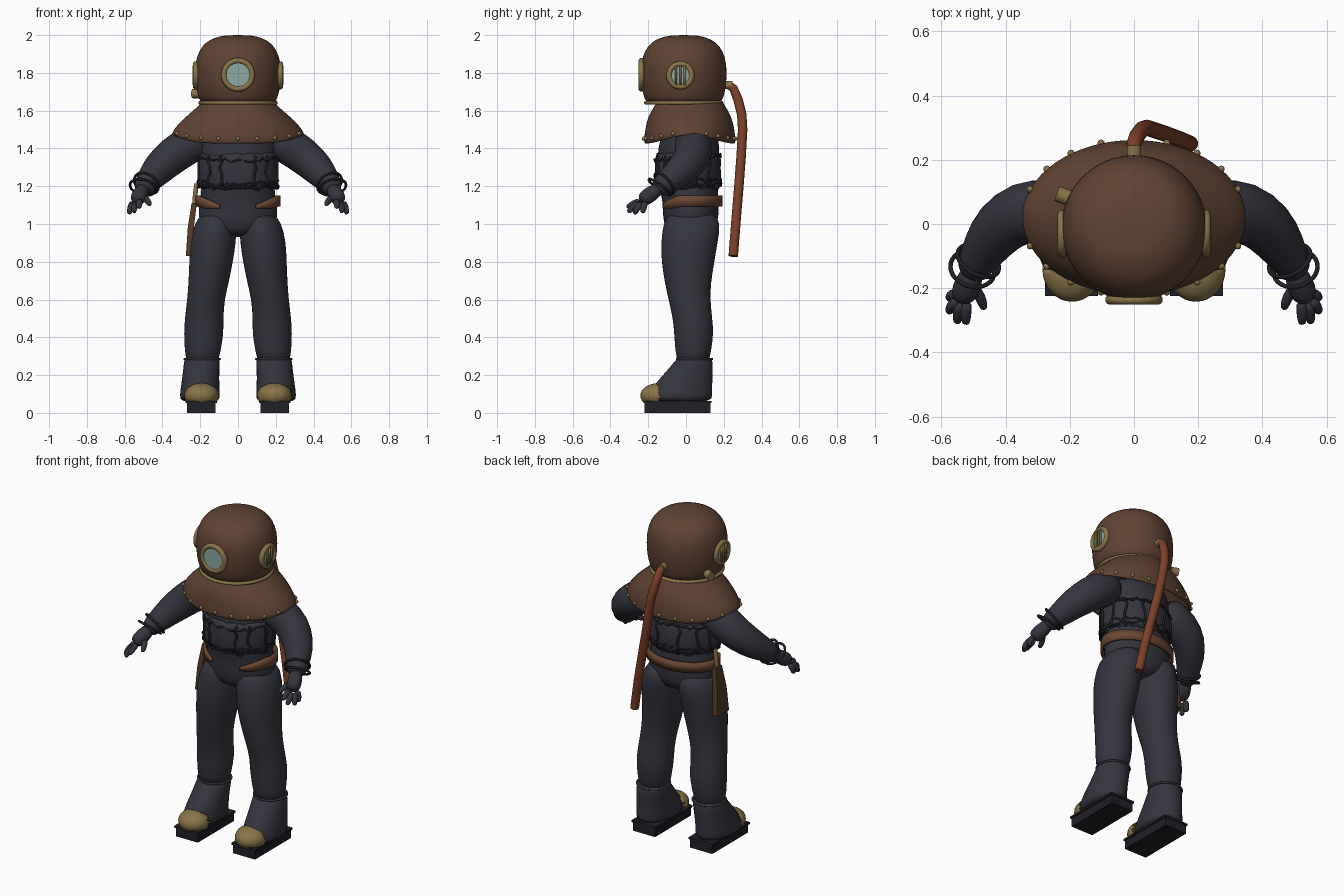
import bpy, bmesh, random
from math import sin, cos, pi, tau
from mathutils import Vector, Matrix

random.seed(4)
if "Cube" in bpy.data.objects:
    bpy.data.objects.remove(bpy.data.objects["Cube"])


def material(name, *rgb):
    m = bpy.data.materials.new(name)
    m.use_nodes = True
    m.diffuse_color = (*rgb, 1)
    bsdf = next(n for n in m.node_tree.nodes if n.type == 'BSDF_PRINCIPLED')
    bsdf.inputs["Base Color"].default_value = (*rgb, 1)
    return m


SUIT = material("dark suit cloth", .035, .036, .049)
CORD = material("black cord", .014, .014, .018)
SOLE = material("black sole", .014, .014, .02)
COPPER = material("aged copper", .115, .054, .032)
BRASS = material("dull brass", .25, .175, .065)
GLASS = material("pale glass", .27, .40, .37)
HOSE = material("red rubber", .20, .05, .021)
LEATHER = material("belt leather", .15, .063, .033)
SHEATH = material("dark leather", .09, .042, .022)


def finish(bm, name, mat, mirror=False, subsurf=0, thickness=0, hard=False):
    """Turn a bmesh into a named, shaded object; optionally mirrored in x."""
    bmesh.ops.recalc_face_normals(bm, faces=bm.faces)
    mesh = bpy.data.meshes.new(name)
    bm.to_mesh(mesh)
    bm.free()
    mesh.materials.append(mat)
    mesh.shade_smooth()
    ob = bpy.data.objects.new(name, mesh)
    bpy.context.scene.collection.objects.link(ob)
    if hard:
        bpy.ops.object.select_all(action='DESELECT')
        ob.select_set(True)
        bpy.context.view_layer.objects.active = ob
        bpy.ops.object.shade_smooth_by_angle(angle=.6)
    if thickness:
        mod = ob.modifiers.new("thickness", 'SOLIDIFY')
        mod.thickness, mod.offset = thickness, -1
    if subsurf:
        mod = ob.modifiers.new("smooth", 'SUBSURF')
        mod.levels = mod.render_levels = subsurf
    if mirror:
        ob.modifiers.new("mirror", 'MIRROR')
    return ob


def skin(rings, closed=False, caps=True, wrap=True):
    """Bridge successive rings of points."""
    bm = bmesh.new()
    rows = [[bm.verts.new(p) for p in ring] for ring in rings]
    n = len(rows[0])
    pairs = list(zip(rows, rows[1:])) + ([(rows[-1], rows[0])] if closed else [])
    for a, b in pairs:
        for i in range(n if wrap else n - 1):
            j = (i + 1) % n
            bm.faces.new((a[i], a[j], b[j], b[i]))
    if caps and not closed:
        bm.faces.new(rows[0])
        bm.faces.new(rows[-1])
    return bm


def stack(sections, sides=20):
    """Horizontal ellipses given as (z, x, y, x radius, y radius)."""
    return skin([[(x + rx * cos(tau * i / sides), y + ry * sin(tau * i / sides), z)
                  for i in range(sides)] for z, x, y, rx, ry in sections])


def tube(points, radii, closed=False, sides=12):
    pts = [Vector(p) for p in points]
    n = len(pts)
    if not isinstance(radii, (list, tuple)):
        radii = [radii] * n
    rings, normal, last = [], None, None
    for i, p in enumerate(pts):
        after = pts[(i + 1) % n] if closed else pts[min(i + 1, n - 1)]
        before = pts[i - 1] if closed else pts[max(i - 1, 0)]
        t = (after - before).normalized()
        normal = t.orthogonal().normalized() if last is None else last.rotation_difference(t) @ normal
        side, last = t.cross(normal), t
        rings.append([p + radii[i] * (normal * cos(tau * k / sides) + side * sin(tau * k / sides))
                      for k in range(sides)])
    return skin(rings, closed)


def hoop(centre, axis, r, minor):
    q = Vector((0, 0, 1)).rotation_difference(Vector(axis))
    pts = [Vector(centre) + q @ Vector((r * cos(tau * i / 40), r * sin(tau * i / 40), 0)) for i in range(40)]
    return tube(pts, minor, True)


def ball(centre, size, seg=16):
    bm = bmesh.new()
    m = Matrix.Translation(centre) @ Matrix.Diagonal((*size, 1))
    bmesh.ops.create_uvsphere(bm, u_segments=seg, v_segments=seg // 2, radius=1, matrix=m)
    return bm


def box(centre, size):
    bm = bmesh.new()
    bmesh.ops.create_cube(bm, size=1, matrix=Matrix.Translation(centre) @ Matrix.Diagonal((*size, 1)))
    return bm


# Torso and pelvis
finish(stack([(1.55, 0, .02, .17, .13), (1.45, 0, .02, .21, .16), (1.36, 0, .01, .2, .165),
              (1.24, 0, .01, .2, .165), (1.18, 0, .015, .195, .155), (1.12, 0, .025, .205, .15),
              (1.05, 0, .025, .215, .15), (.98, 0, .025, .2, .14), (.93, 0, .02, .1, .1)]),
       "torso", SUIT, subsurf=1)

# Legs
finish(stack([(1.07, .105, .03, .075, .115), (1.01, .118, .033, .115, .155), (.9, .133, .017, .123, .152),
              (.8, .142, .01, .117, .142), (.68, .157, .01, .107, .122), (.6, .17, .018, .1, .112),
              (.5, .18, .035, .103, .105), (.42, .181, .042, .107, .106), (.33, .187, .038, .096, .096),
              (.25, .19, .038, .085, .085)]), "legs", SUIT, True, 1)

# Boots, cuff seams, soles and ragged brass toe caps
finish(stack([(.295, .19, .045, .088, .088), (.285, .19, .045, .096, .096), (.22, .195, .02, .097, .125),
              (.15, .2, -.015, .102, .155), (.09, .202, -.03, .108, .172), (.055, .202, -.03, .105, .168)]),
       "boots", SUIT, True, 1)
finish(hoop((.19, .045, .285), (0, 0, 1), .093, .006), "boot_seams", SUIT, True)
finish(box((.195, -.045, .03), (.15, .35, .06)), "soles", SOLE, True, hard=True)
finish(box((.195, -.045, .058), (.165, .36, .012)), "sole_rims", SOLE, True, hard=True)
cap = ball((.193, -.142, .092), (.092, .1, .066), 32)
bmesh.ops.delete(cap, geom=[f for f in cap.faces
                            if f.calc_center_median().y > -.135 + random.uniform(-.02, .02)], context='FACES')
finish(cap, "toe_caps", BRASS, True, thickness=.006)

# Arms
finish(tube([(.17, .03, 1.46), (.26, .04, 1.42), (.35, .04, 1.36), (.42, -.01, 1.295),
             (.465, -.075, 1.24), (.495, -.13, 1.2), (.51, -.16, 1.18)],
            [.09, .104, .1, .09, .073, .057, .045], sides=16), "arms", SUIT, True, 1)

# Wrist rings
for i, (c, axis) in enumerate([((.485, -.115, 1.215), (.4, -.7, -.6)), ((.503, -.14, 1.195), (.2, -.6, -.8))]):
    finish(hoop(c, axis, .07, .007), f"wrist_rings_{i + 1}", CORD, True)

# Gloves
finish(tube([(.5, -.14, 1.19), (.51, -.17, 1.17), (.525, -.205, 1.145), (.54, -.24, 1.12)],
            [.036, .04, .046, .034]), "palms", SUIT, True, 1)
fingers = {"little": ((.555, -.215, 1.12), (.572, -.225, 1.085), (.575, -.232, 1.055)),
           "ring": ((.553, -.235, 1.115), (.572, -.262, 1.08), (.577, -.275, 1.05)),
           "middle": ((.54, -.245, 1.115), (.55, -.285, 1.085), (.55, -.31, 1.06)),
           "index": ((.52, -.24, 1.125), (.524, -.285, 1.105), (.523, -.315, 1.085)),
           "thumb": ((.505, -.19, 1.15), (.475, -.23, 1.12), (.465, -.27, 1.1))}
for name, path in fingers.items():
    finish(tube(path, [.019, .018, .013], sides=10), f"{name}_fingers", SUIT, True, 1)


# Copper shoulder cape, raised over the arms
def cape_ring(z, rx, ry, lift, sides=32):
    return [(rx * cos(a), .02 + ry * sin(a), z + lift * cos(a) ** 4)
            for a in (tau * i / sides for i in range(sides))]


finish(skin([cape_ring(1.665, .17, .165, 0), cape_ring(1.62, .215, .19, 0), cape_ring(1.57, .275, .222, 0),
             cape_ring(1.51, .325, .236, .012), cape_ring(1.46, .347, .242, .03),
             cape_ring(1.425, .353, .245, .048)], caps=False),
       "shoulder_cape", COPPER, subsurf=1, thickness=.018)

# Rivets along the cape edge
rivets = bmesh.new()
for side in (-1, 1):
    for a in (-1.2, -.9, -.6, -.3, 0, .3, .6, .9, 1.2):
        a += side * pi / 2
        bmesh.ops.create_uvsphere(rivets, u_segments=10, v_segments=6, radius=.011, matrix=Matrix.Translation(
            (.347 * cos(a), .02 + .243 * sin(a), 1.452 + .036 * cos(a) ** 4)))
finish(rivets, "cape_rivets", BRASS)

# Helmet and neck ring
finish(stack([(z, 0, -.012, r, r) for z, r in
              [(1.64, .195), (1.655, .204), (1.7, .22), (1.76, .227), (1.83, .228), (1.89, .218),
               (1.94, .193), (1.975, .153), (1.994, .1), (2.0, .045)]], 40), "helmet", COPPER, subsurf=1)
finish(hoop((0, -.012, 1.642), (0, 0, 1), .2, .01), "neck_ring", BRASS)


# Portholes
def porthole(name, centre, axis, r, mirror=False):
    c, d = Vector(centre), Vector(axis)
    finish(hoop(c, d, r, .015), f"{name}_frame", BRASS, mirror)
    finish(tube([c - d * .05, c + d * .004], r + .01, sides=32), f"{name}_collar", BRASS, mirror, hard=True)
    finish(tube([c, c + d * .007], r - .004, sides=32), f"{name}_glass", GLASS, mirror, hard=True)


porthole("front_window", (0, -.236, 1.79), (0, -1, 0), .075)
porthole("side_windows", (.224, -.03, 1.787), (1, 0, 0), .06, True)
for i in (-1, 0, 1):
    finish(tube([(.236, -.03 + i * .022, 1.735), (.236, -.03 + i * .022, 1.839)], .0055, sides=8),
           f"window_bars_{i + 2}", BRASS, True)

# Air hose with its fitting, and the side valve
finish(tube([(0, .18, 1.735), (0, .245, 1.735)], .022), "hose_fitting", BRASS, hard=True)
finish(tube([(0, .225, 1.735), (0, .25, 1.72), (.01, .275, 1.66), (.025, .295, 1.58), (.04, .3, 1.5),
             (.065, .292, 1.36), (.1, .28, 1.2), (.14, .265, 1.02), (.175, .25, .83)],
            [.021, .023] + [.025] * 7, sides=16), "air_hose", HOSE, hard=True)
finish(tube([(-.17, .07, 1.69), (-.21, .085, 1.69)], .014), "valve_stem", BRASS, hard=True)
finish(tube([(-.2, .08, 1.69), (-.24, .095, 1.69)], .025), "valve_knob", BRASS, hard=True)

# Ragged waist wrap: cloth layer with frayed cords on its edges
steps = 56
wrap_rows = []
for z, swell in ((1.19, .0), (1.22, .012), (1.28, .008), (1.34, .01), (1.37, 0)):
    wrap_rows.append([((.2 + swell) * cos(tau * i / steps), .01 + (.165 + swell) * sin(tau * i / steps),
                       z + random.uniform(-.008, .008)) for i in range(steps)])
finish(skin(wrap_rows, caps=False), "waist_wrap", SUIT, thickness=.006)
for name, z in (("lower", 1.2), ("middle", 1.225), ("upper", 1.35)):
    pts = [((.208 + random.uniform(-.004, .008)) * cos(tau * i / steps),
            .01 + (.172 + random.uniform(-.004, .008)) * sin(tau * i / steps),
            z + .012 * sin(tau * i / steps) + random.uniform(-.012, .012)) for i in range(steps)]
    finish(tube(pts, .006, True, 6), f"{name}_wrap_cord", CORD)
for i, a in enumerate((-1.15, -.75, -.2, .25, .7, 1.2)):
    pts = [(.212 * cos(a + s), .01 + .177 * sin(a + s), 1.2 + .032 * k)
           for k, s in enumerate(random.uniform(-.06, .06) for _ in range(6))]
    finish(tube(pts, .007, sides=6), f"hanging_cord_{i + 1}", CORD, True)

# Belt, open at the front with tapered drooping ends
strip = []
for i in range(49):
    a = .45 + (tau - .9) * i / 48
    end = max(0, 1 - min(i, 48 - i) / 7)
    x, y, z, h = .226 * sin(a), .026 - .168 * cos(a), 1.122 - .03 * end, .03 - .02 * end ** 2
    strip.append([(x, y, z - h), (x, y, z + h)])
finish(skin(strip, caps=False, wrap=False), "belt", LEATHER, thickness=.014, hard=True)

# Sheath and tool handle at the right hip
finish(skin([[(x + sx * rx, .03 + sy * ry, z) for sx, sy in ((-1, -1), (1, -1), (1, 1), (-1, 1))]
             for z, x, rx, ry in ((.83, -.258, .018, .055), (.98, -.25, .016, .045), (1.11, -.232, .014, .028))]),
       "sheath", SHEATH, hard=True)
finish(tube([(-.232, .03, 1.1), (-.226, .03, 1.16), (-.22, .03, 1.215)], [.011, .013, .011]),
       "tool_handle", BRASS, hard=True)
